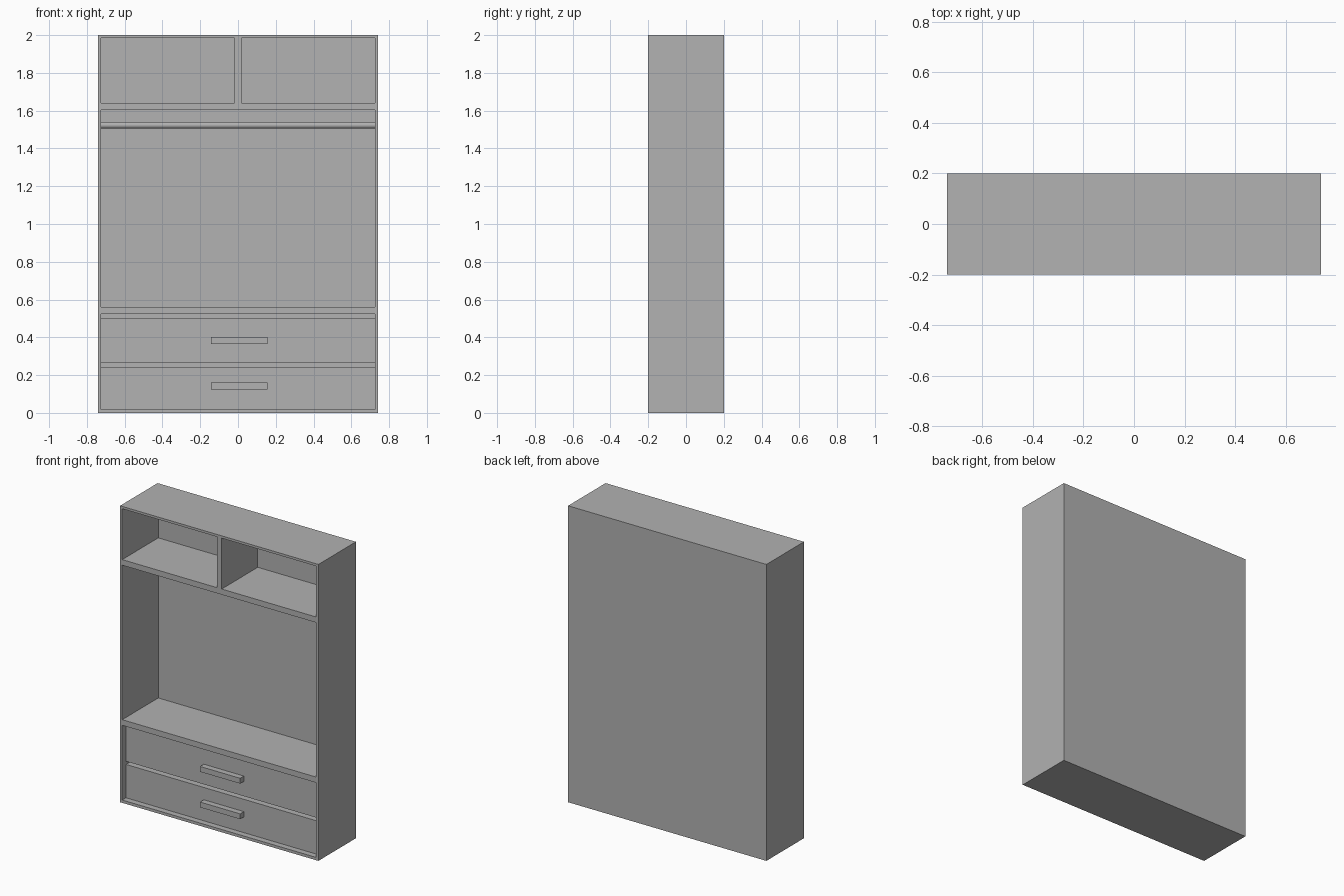
import bpy
import math
from mathutils import Matrix

cube = bpy.data.objects.get("Cube")
if cube:
    bpy.data.objects.remove(cube, do_unlink=True)

grey = bpy.data.materials.new("plain grey")
grey.use_nodes = True
COLOUR = (0.445, 0.445, 0.445, 1)
grey.diffuse_color = COLOUR
grey.node_tree.nodes["Principled BSDF"].inputs["Base Color"].default_value = COLOUR

# Overall sizes
W, F, B, H = 0.74, -0.2, 0.2, 2.0   # half width, front, back, height
T = 0.016                           # board thickness
IN = W - T                          # inner half width
BACK = B - T                        # inner face of the back panel


def box(name, x0, x1, y0, y1, z0, z1):
    """Box spanning the given limits."""
    bpy.ops.mesh.primitive_cube_add(size=1)
    ob = bpy.context.object
    ob.name = name
    ob.data.transform(Matrix.Translation(((x0 + x1) / 2, (y0 + y1) / 2, (z0 + z1) / 2))
                      @ Matrix.Diagonal((x1 - x0, y1 - y0, z1 - z0, 1)))
    ob.data.materials.append(grey)
    return ob


# Carcass
box("left_side", IN, W, F, B, 0, H)
box("right_side", -W, -IN, F, B, 0, H)
box("back_panel", -IN, IN, BACK, B, 0, H)
for name, z0, z1 in (("floor_board", 0, 0.019), ("drawer_cover_board", 0.523, 0.561),
                     ("upper_shelf", 1.603, 1.641), ("top_board", H - T, H)):
    box(name, -IN, IN, F, BACK, z0, z1)
box("upper_divider", -0.0185, 0.0185, F, BACK, 1.641, H - T)

# Drawers, set back behind the carcass edge, with bar handles
FACE = F + 0.04
for name, z0, z1, grip in (("lower_drawer", 0.019, 0.244, 0.125),
                           ("upper_drawer", 0.265, 0.502, 0.365)):
    box(name, -IN, IN, FACE, BACK, z0, z1)
    box(name + "_handle", -0.143, 0.156, F, FACE, grip, grip + 0.036)

# Hanging rail
bpy.ops.mesh.primitive_cylinder_add(vertices=32, radius=0.018, depth=2 * IN,
                                    location=(0, 0, 1.523),
                                    rotation=(0, math.pi / 2, 0))
rail = bpy.context.object
rail.name = "hanging_rail"
rail.data.materials.append(grey)
bpy.ops.object.shade_smooth_by_angle()
